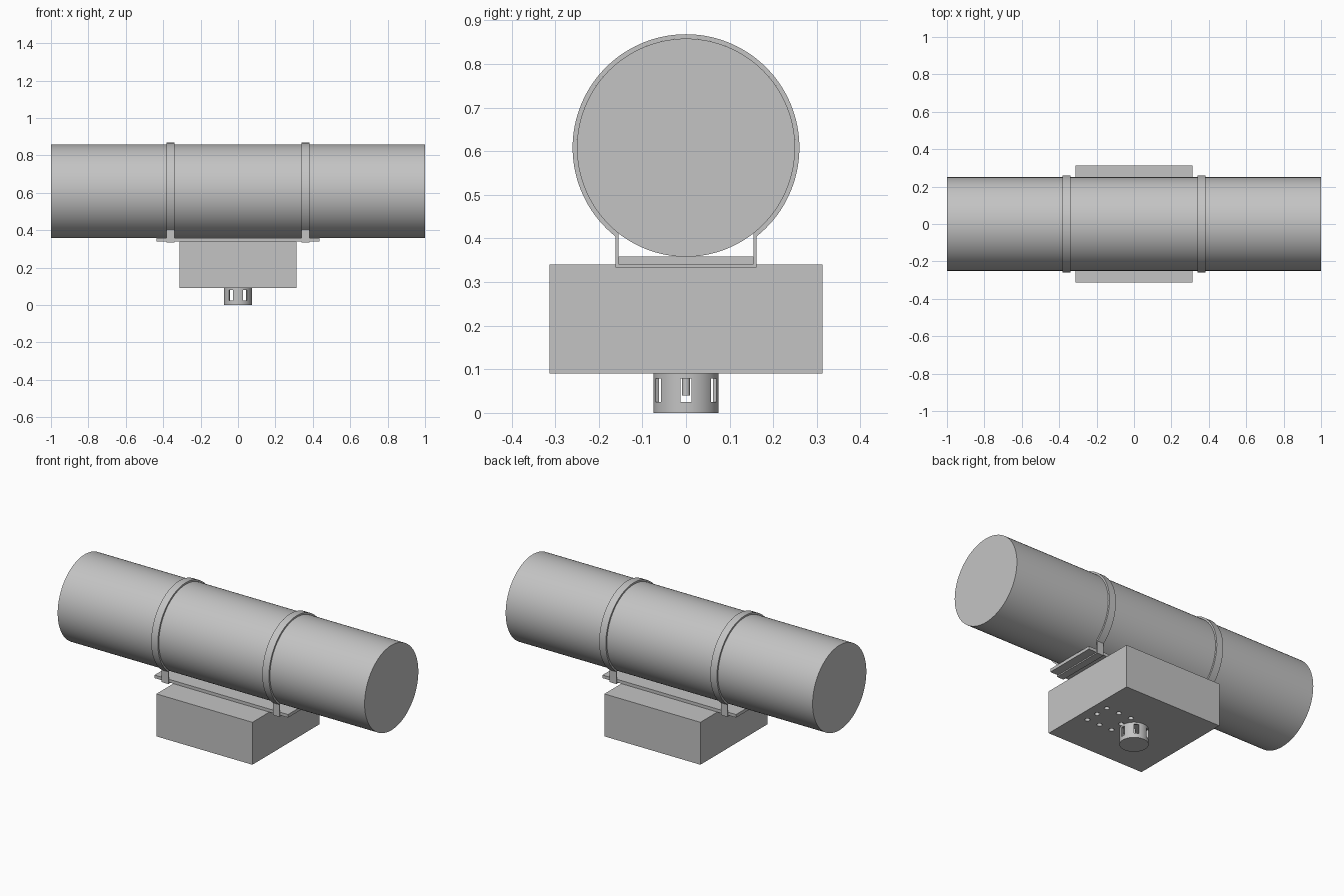
import bpy, math
from math import radians, sin, cos, sqrt

cube = bpy.data.objects.get("Cube")
if cube:
    bpy.data.objects.remove(cube, do_unlink=True)

# Single grey material
GREY = (0.55, 0.55, 0.55, 1)
grey = bpy.data.materials.new("plain_grey")
grey.use_nodes = True
grey.diffuse_color = GREY
grey.node_tree.nodes["Principled BSDF"].inputs["Base Color"].default_value = GREY


def finish(name, smooth=False):
    ob = bpy.context.object
    ob.name = name
    ob.data.materials.clear()
    ob.data.materials.append(grey)
    if smooth:
        bpy.ops.object.shade_smooth_by_angle(angle=radians(30))
    return ob


def box(name, size, centre, turn=0):
    bpy.ops.mesh.primitive_cube_add(size=1, location=centre, rotation=(0, 0, turn))
    ob = finish(name)
    ob.scale = size
    return ob


def cylinder(name, radius, z0, z1, x=0, y=0, sides=48):
    bpy.ops.mesh.primitive_cylinder_add(vertices=sides, radius=radius, depth=z1 - z0,
                                        location=(x, y, (z0 + z1) / 2))
    return finish(name, True)


def cut(target, cutters):
    # Subtract each cutter for good, then discard it
    for cutter in cutters:
        cutter.hide_render = True
        mod = target.modifiers.new("cut", "BOOLEAN")
        mod.operation = "DIFFERENCE"
        mod.solver = "EXACT"
        mod.object = cutter
        bpy.context.view_layer.objects.active = target
        bpy.ops.object.modifier_apply(modifier=mod.name)
        bpy.data.objects.remove(cutter, do_unlink=True)


AXIS_Z, TUBE_R = 0.608, 0.25

# Horizontal tube
bpy.ops.mesh.primitive_cylinder_add(vertices=128, radius=TUBE_R, depth=2,
                                    location=(0, 0, AXIS_Z), rotation=(0, radians(90), 0))
finish("main_tube", True)


def strap_loop(radius, half_width, bottom):
    # Arc over the tube, closed by two straight legs and a flat base
    start = math.asin(half_width / radius)
    steps = 96
    sweep = 2 * math.pi - 2 * start
    arc = [start + sweep * i / steps for i in range(steps + 1)]
    pts = [(radius * sin(a), AXIS_Z - radius * cos(a)) for a in arc]
    return pts + [(-half_width, bottom), (half_width, bottom)]


def strap(name, x, width):
    outer = strap_loop(0.26, 0.162, 0.333)
    inner = strap_loop(TUBE_R, 0.155, 0.34)
    n = len(outer)
    verts = [(x + s * width / 2, y, z) for s in (-1, 1) for loop in (outer, inner) for y, z in loop]
    faces = []
    for i in range(n):
        j = (i + 1) % n
        oa, ia, ob, ib = 0, n, 2 * n, 3 * n
        faces += [(oa + i, oa + j, ia + j, ia + i), (ob + j, ob + i, ib + i, ib + j),
                  (oa + j, oa + i, ob + i, ob + j), (ia + i, ia + j, ib + j, ib + i)]
    mesh = bpy.data.meshes.new(name)
    mesh.from_pydata(verts, [], faces)
    ob = bpy.data.objects.new(name, mesh)
    bpy.context.collection.objects.link(ob)
    bpy.ops.object.select_all(action="DESELECT")
    ob.select_set(True)
    bpy.context.view_layer.objects.active = ob
    bpy.ops.object.mode_set(mode="EDIT")
    bpy.ops.mesh.select_all(action="SELECT")
    bpy.ops.mesh.normals_make_consistent(inside=False)
    bpy.ops.object.mode_set(mode="OBJECT")
    finish(name, True)


# Straps around tube and plate
for side, x in (("left", 0.362), ("right", -0.362)):
    strap(side + "_strap", x, 0.043)

# Mounting plate and housing
box("mounting_plate", (0.87, 0.31, 0.018), (0, 0, 0.349))
housing = box("housing", (0.626, 0.626, 0.25), (0, 0, 0.215))

# Ring of small vent holes in the underside
holes = [cylinder("vent_cutter", 0.014, 0.05, 0.115, 0.168 + i * 0.081, j * 0.078, 24)
         for i in (-1, 0, 1) for j in (-1, 0, 1) if (i, j) != (0, 0)]
cut(housing, holes)

# Hollow slotted cap with a probe inside
cap = cylinder("sensor_cap", 0.075, 0, 0.09, sides=64)
cutters = [cylinder("cap_hollow", 0.066, 0.01, 0.12, sides=64)]
cutters += [box("slot_cutter", (0.3, 0.025, 0.054), (0, 0, 0.052), radians(60 * k)) for k in range(3)]
cut(cap, cutters)
cylinder("sensor_probe", 0.009, 0.04, 0.09, sides=24)
